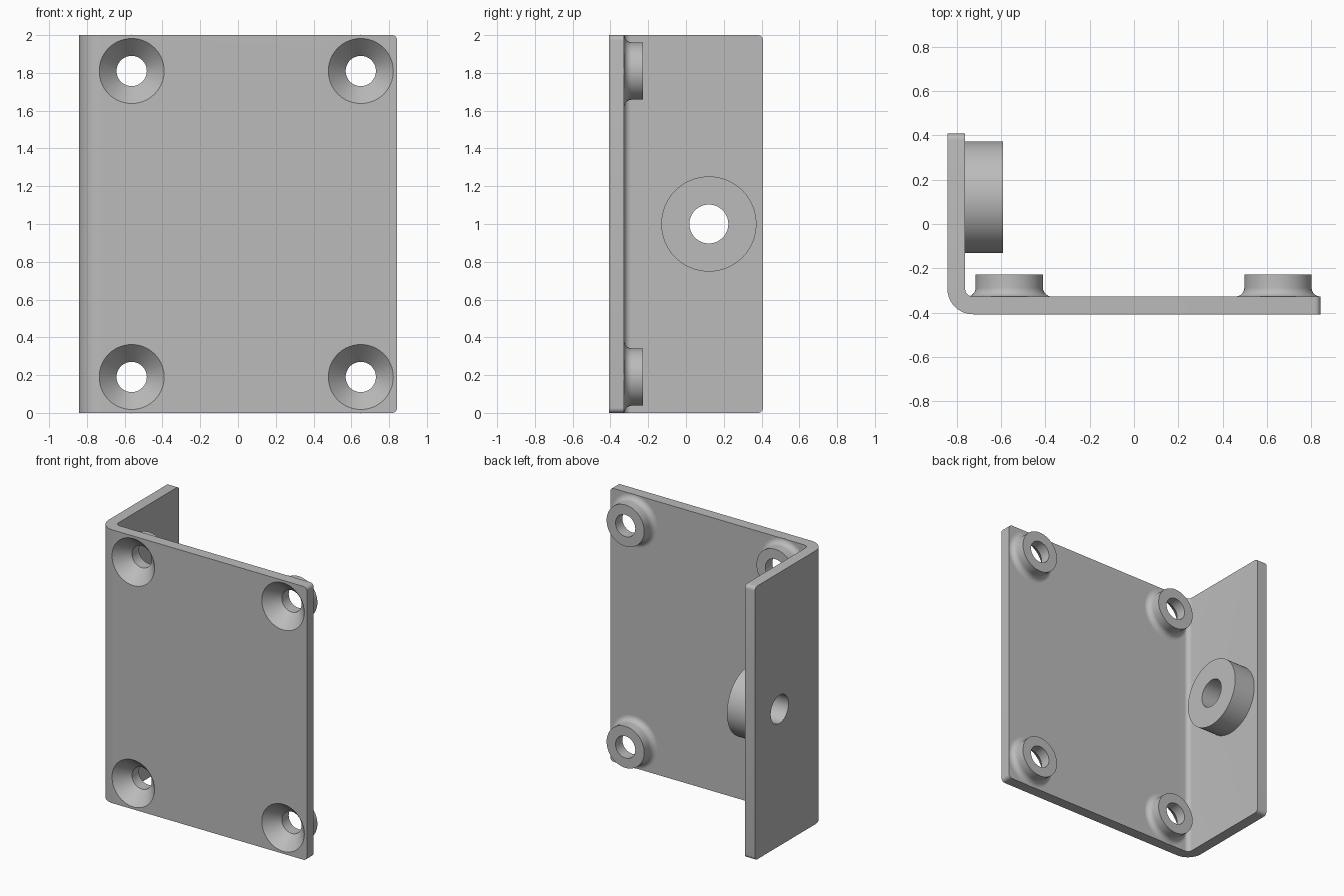
import bpy, bmesh
from math import sin, cos, pi, radians
from mathutils import Matrix, Vector

cube = bpy.data.objects.get("Cube")
if cube:
    bpy.data.objects.remove(cube, do_unlink=True)

X, Y, H, T = 0.8425, 0.4075, 2.0, 0.08      # half sizes, height, sheet thickness
SEG = 64
grey = bpy.data.materials.new("plain_grey")
grey.use_nodes = True
grey.diffuse_color = (0.5, 0.5, 0.5, 1)
grey.node_tree.nodes["Principled BSDF"].inputs["Base Color"].default_value = (0.5, 0.5, 0.5, 1)


def finish(name, bm):
    bmesh.ops.recalc_face_normals(bm, faces=bm.faces[:])
    me = bpy.data.meshes.new(name)
    bm.to_mesh(me)
    bm.free()
    me.materials.append(grey)
    ob = bpy.data.objects.new(name, me)
    bpy.context.collection.objects.link(ob)
    return ob


def smooth(ob):
    bpy.ops.object.select_all(action='DESELECT')
    ob.select_set(True)
    bpy.context.view_layer.objects.active = ob
    bpy.ops.object.shade_smooth_by_angle(angle=radians(30))


def lathe(name, profile, matrix, closed=True):
    """Revolve (radius, height) points; open profiles get end caps."""
    bm = bmesh.new()
    rings = [[bm.verts.new((r * cos(2 * pi * i / SEG), r * sin(2 * pi * i / SEG), h))
              for i in range(SEG)] for r, h in profile]
    pairs = list(zip(rings, rings[1:]))
    if closed:
        pairs.append((rings[-1], rings[0]))
    else:
        bm.faces.new(rings[0])
        bm.faces.new(rings[-1])
    for a, b in pairs:
        for i in range(SEG):
            j = (i + 1) % SEG
            bm.faces.new((a[i], a[j], b[j], b[i]))
    bm.transform(matrix)
    return finish(name, bm)


def arc(cx, cy, r, a0, a1, n=10):
    return [(cx + r * cos(radians(a0 + (a1 - a0) * i / n)),
             cy + r * sin(radians(a0 + (a1 - a0) * i / n))) for i in range(n + 1)]


# Bent sheet: L profile extruded upwards
RO, RI = 0.115, 0.035
outline = [(X, -Y), (X, -Y + T)]
outline += arc(-X + RO, -Y + RO, RI, 270, 180)
outline += [(-X + T, Y), (-X, Y)]
outline += arc(-X + RO, -Y + RO, RO, 180, 270)
bm = bmesh.new()
base = bm.faces.new([bm.verts.new((x, y, 0)) for x, y in outline])
up = bmesh.ops.extrude_face_region(bm, geom=[base])["geom"]
bmesh.ops.translate(bm, verts=[v for v in up if isinstance(v, bmesh.types.BMVert)],
                    vec=Vector((0, 0, H)))
# Round the free corners of both flanges
corners = [e for e in bm.edges if abs(e.verts[0].co.z - e.verts[1].co.z) < 0.001
           and (all(v.co.x > X - 0.001 for v in e.verts)
                or all(v.co.y > Y - 0.001 for v in e.verts))]
bmesh.ops.bevel(bm, geom=corners, offset=0.027, segments=6, profile=0.5, affect='EDGES')
sheet = finish("bent_sheet", bm)

# Countersunk bosses on the front flange
HOLE, SINK, DEPTH = 0.08, 0.172, 0.1
slope = (SINK - HOLE) / DEPTH
cutters = []
boss_profile = [(SINK - slope * T, T), (HOLE, DEPTH), (HOLE, 0.18), (0.152, 0.18)]
boss_profile += arc(0.192, T + 0.04, 0.04, 180, 270)
sink_profile = [(SINK + slope * 0.02, -0.02), (HOLE, DEPTH), (HOLE, 0.2)]
for side, x in (("right", -0.563), ("left", 0.65)):
    for level, z in (("lower", 0.19), ("upper", 1.81)):
        m = Matrix.Translation((x, -Y, z)) @ Matrix.Rotation(radians(-90), 4, 'X')
        smooth(lathe(f"{level}_{side}_boss", boss_profile, m))
        cutters.append(lathe("countersink_cutter", sink_profile, m, closed=False))

# Large boss inside the side flange
m = Matrix.Translation((-X, 0.121, 1.0)) @ Matrix.Rotation(radians(90), 4, 'Y')
smooth(lathe("side_boss", [(0.103, T), (0.103, 0.25), (0.252, 0.25), (0.252, T)], m))
cutters.append(lathe("side_hole_cutter", [(0.103, -0.02), (0.103, 0.2)], m, closed=False))

# Drill the sheet
bpy.ops.object.select_all(action='DESELECT')
bpy.context.view_layer.objects.active = sheet
sheet.select_set(True)
for c in cutters:
    c.hide_render = True
    mod = sheet.modifiers.new("drill", 'BOOLEAN')
    mod.operation, mod.solver, mod.object = 'DIFFERENCE', 'EXACT', c
    bpy.ops.object.modifier_apply(modifier=mod.name)
    bpy.data.objects.remove(c, do_unlink=True)
smooth(sheet)
